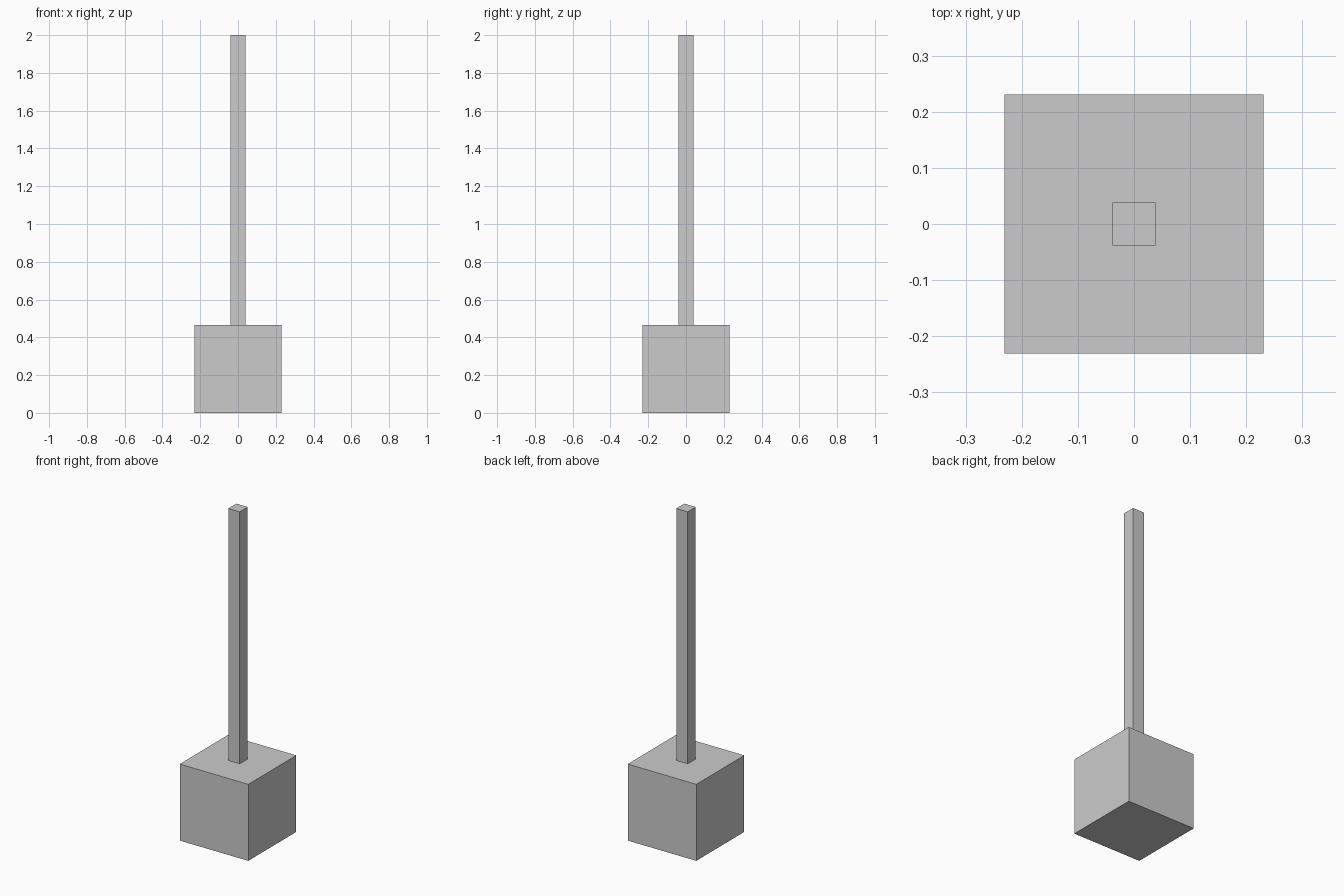
import bpy

if "Cube" in bpy.data.objects:
    bpy.data.objects.remove(bpy.data.objects["Cube"])


def box(name, width, z0, z1):
    """Square upright block centred on the z axis."""
    bpy.ops.mesh.primitive_cube_add(size=1, location=(0, 0, (z0 + z1) / 2))
    ob = bpy.context.object
    ob.name = name
    ob.scale = (width, width, z1 - z0)
    bpy.ops.object.transform_apply(location=False, rotation=False, scale=True)
    return ob


UNIT = 1 / 13        # pole width; the block is six units wide
BLOCK_TOP = 0.466

# heavy block at the bottom
box("base_block", 6 * UNIT, 0, BLOCK_TOP)

# slim square pole standing on the block
box("pole", UNIT, BLOCK_TOP, 2)
